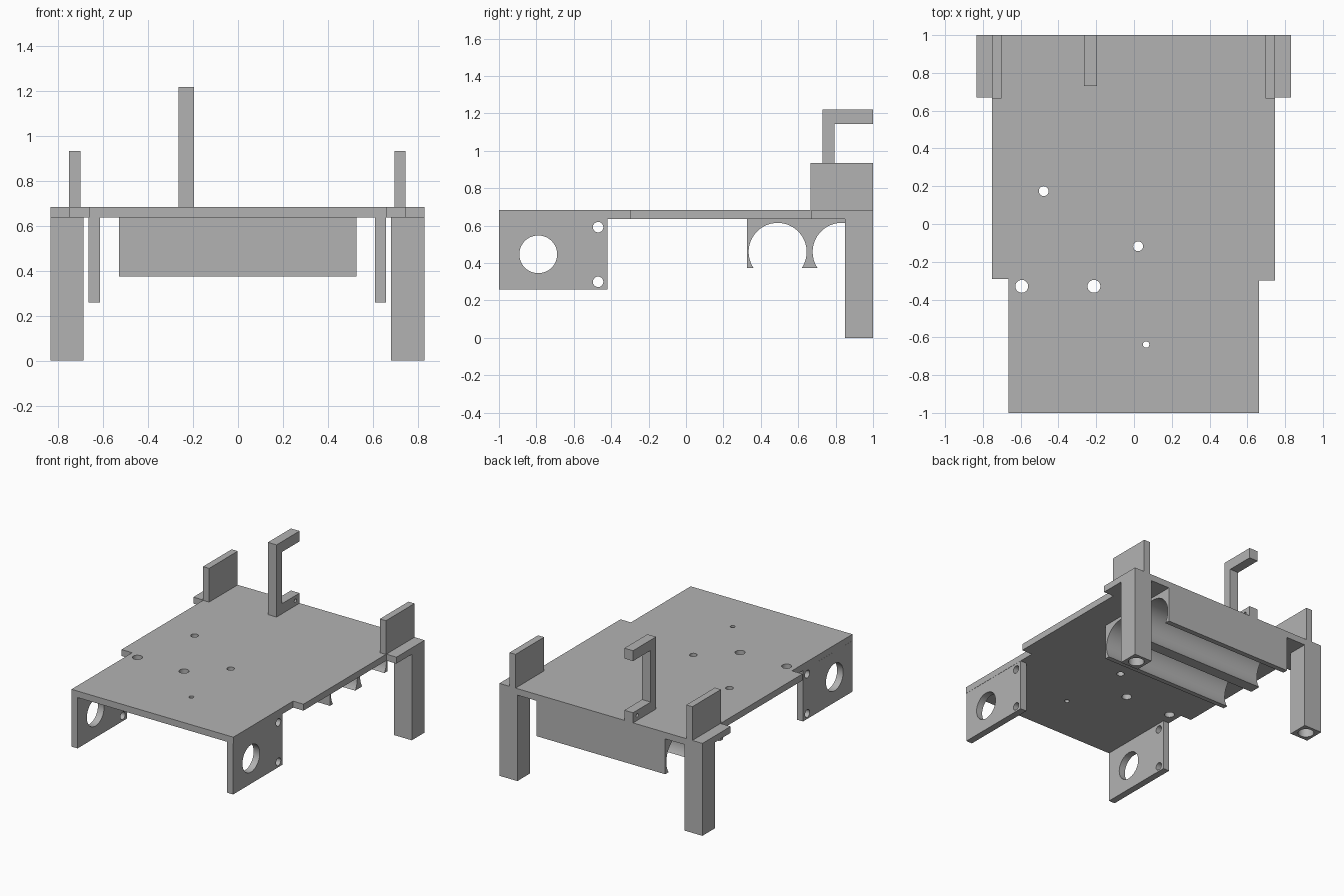
import bpy, bmesh
from math import radians, cos, sin, acos, asin, pi
from mathutils import Matrix, Vector

cube = bpy.data.objects.get("Cube")
if cube:
    bpy.data.objects.remove(cube, do_unlink=True)

GREY = (0.45, 0.45, 0.45, 1)
mat = bpy.data.materials.new("matte grey")
mat.use_nodes = True
mat.diffuse_color = GREY
mat.node_tree.nodes["Principled BSDF"].inputs["Base Color"].default_value = GREY

# Places a 2D profile point plus depth along the chosen axis
AXES = {"x": lambda u, v, d: (d, u, v), "z": lambda u, v, d: (u, v, d)}


def prism(name, points, axis, lo, hi):
    """Extrude a closed profile along an axis from lo to hi."""
    place = AXES[axis]
    bm = bmesh.new()
    face = bm.faces.new([bm.verts.new(place(u, v, lo)) for u, v in points])
    ext = bmesh.ops.extrude_face_region(bm, geom=[face])
    moved = [g for g in ext["geom"] if isinstance(g, bmesh.types.BMVert)]
    bmesh.ops.translate(bm, verts=moved, vec=Vector(place(0, 0, hi - lo)))
    bmesh.ops.recalc_face_normals(bm, faces=bm.faces)
    mesh = bpy.data.meshes.new(name)
    bm.to_mesh(mesh)
    bm.free()
    mesh.materials.append(mat)
    obj = bpy.data.objects.new(name, mesh)
    bpy.context.collection.objects.link(obj)
    return obj


def rect(u0, u1, v0, v1):
    return [(u0, v0), (u1, v0), (u1, v1), (u0, v1)]


def circle(u, v, r, n=48):
    return [(u + r * cos(2 * pi * i / n), v + r * sin(2 * pi * i / n)) for i in range(n)]


def drill(obj, axis, holes, lo, hi):
    """Cut round holes (u, v, radius) through an object."""
    for u, v, r in holes:
        cutter = prism("cutter", circle(u, v, r), axis, lo, hi)
        cutter.hide_render = True
        mod = obj.modifiers.new("hole", "BOOLEAN")
        mod.operation = "DIFFERENCE"
        mod.solver = "EXACT"
        mod.object = cutter
        graph = bpy.context.evaluated_depsgraph_get()
        mesh = bpy.data.meshes.new_from_object(obj.evaluated_get(graph))
        obj.modifiers.clear()
        obj.data = mesh
        bpy.data.objects.remove(cutter, do_unlink=True)
    smooth(obj)


def smooth(obj):
    for p in obj.data.polygons:
        p.use_smooth = True
    obj.data.set_sharp_from_angle(angle=radians(30))


BOTTOM, TOP = 0.637, 0.685

# Deck with narrower front and small tabs at the rear corners
deck = prism("deck", [
    (-0.665, -1), (0.662, -1), (0.662, -0.3), (0.747, -0.3), (0.747, 0.67),
    (0.83, 0.67), (0.83, 1), (-0.835, 1), (-0.835, 0.67), (-0.752, 0.67),
    (-0.752, -0.29), (-0.665, -0.29)], "z", BOTTOM, TOP)
drill(deck, "z", [(-0.478, 0.174, 0.026), (0.022, -0.118, 0.026),
                  (-0.594, -0.33, 0.034), (-0.212, -0.33, 0.034),
                  (0.064, -0.638, 0.017)], 0.6, 0.75)

# Mirrored parts: motor side panels, rear legs and upright plates
for side, s in (("right", -1), ("left", 1)):
    off = -0.0025

    def span(a, b):
        return sorted((s * a + off, s * b + off))

    x0, x1 = span(0.613, 0.663)
    panel = prism(side + "_motor_panel", rect(-1, -0.42, 0.26, BOTTOM), "x", x0, x1)
    drill(panel, "x", [(-0.79, 0.447, 0.101), (-0.47, 0.592, 0.028),
                       (-0.47, 0.3, 0.028)], x0 - 0.05, x1 + 0.05)

    x0, x1 = span(0.685, 0.8325)
    leg = prism(side + "_rear_leg", rect(x0, x1, 0.85, 1), "z", 0, BOTTOM)
    drill(leg, "z", [((x0 + x1) / 2, 0.925, 0.054)], -0.1, 0.3)

    x0, x1 = span(0.7, 0.75)
    prism(side + "_upright_plate", rect(0.665, 1, TOP, 0.935), "x", x0, x1)

# Battery holder: block with two open-bottomed round channels
LOW, RAD, MID = 0.375, 0.155, 0.46
profile = [(0.325, BOTTOM), (0.325, LOW)]
drop = asin((MID - LOW) / RAD)
for cy in (0.49, 0.832):
    for i in range(41):
        a = pi + drop - (pi + 2 * drop) * i / 40
        profile.append((cy + RAD * cos(a), MID + RAD * sin(a)))
profile += [(1, LOW), (1, BOTTOM)]
holder = prism("battery_holder", profile, "x", -0.53, 0.527)
smooth(holder)

# C-shaped bracket standing at the rear edge
bracket = prism("rear_bracket", [
    (0.73, TOP), (1, TOP), (1, 0.76), (0.793, 0.76), (0.793, 1.143),
    (1, 1.143), (1, 1.22), (0.73, 1.22)], "x", -0.266, -0.195)
drill(bracket, "x", [(0.95, 0.722, 0.013)], -0.4, -0.1)
